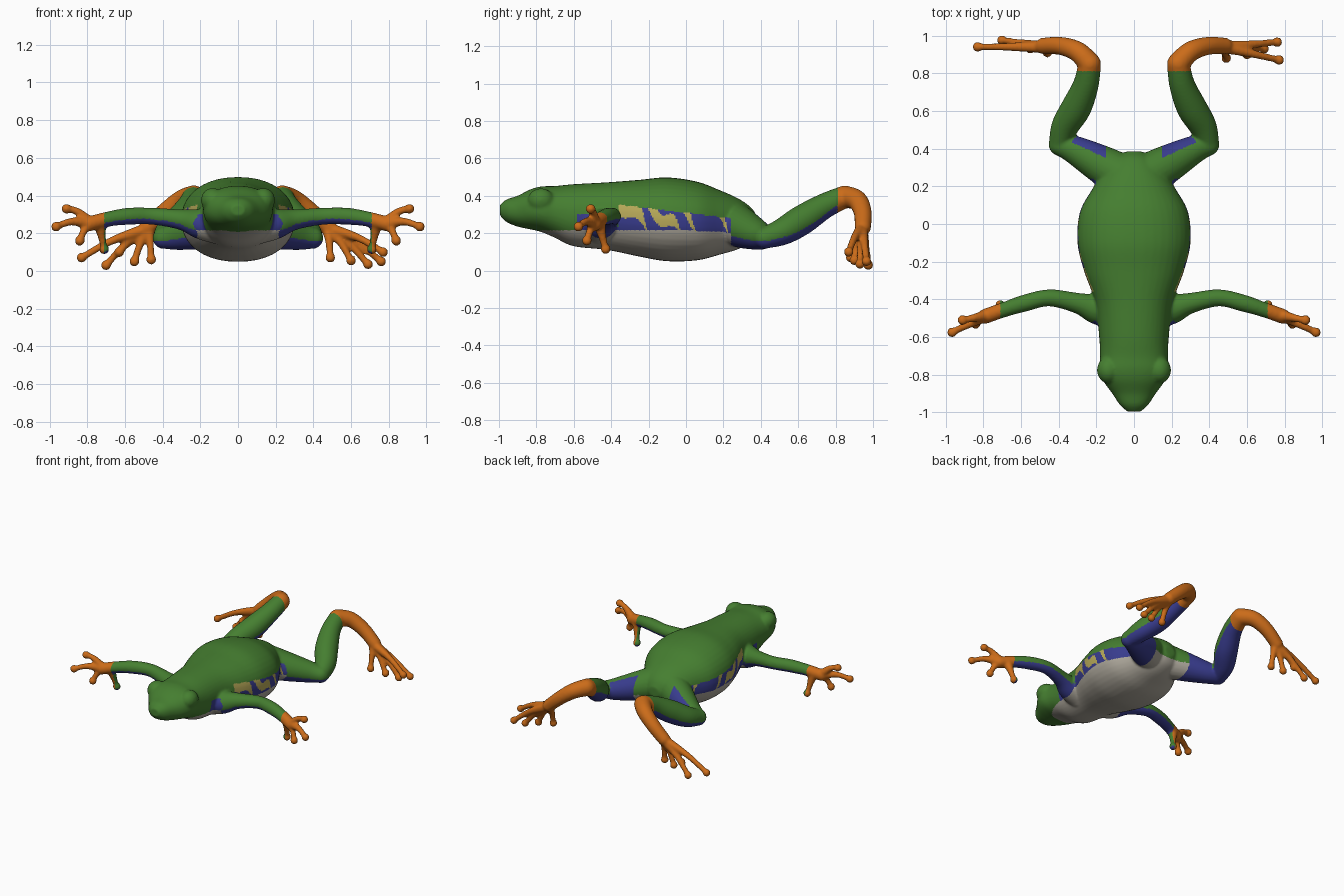
import bpy, bmesh, math
from mathutils import Vector

if "Cube" in bpy.data.objects:
    bpy.data.objects.remove(bpy.data.objects["Cube"])

bm = bmesh.new()


def smooth_path(pts, steps=6):
    """Catmull-Rom through rows of any width."""
    p = [pts[0]] + list(pts) + [pts[-1]]
    out = []
    for i in range(1, len(p) - 2):
        for s in range(steps):
            t = s / steps
            out.append([0.5 * (2 * b + (c - a) * t + (2 * a - 5 * b + 4 * c - d) * t * t
                               + (3 * b - a - 3 * c + d) * t ** 3)
                        for a, b, c, d in zip(p[i - 1], p[i], p[i + 1], p[i + 2])])
    return out + [list(pts[-1])]


def loft(rows, sides=24, power=1.0):
    """Closed tube through rows of x, y, z, half width, half height."""
    rows = smooth_path(rows)
    pos = [Vector(r[:3]) for r in rows]
    whole = (pos[-1] - pos[0]).normalized()
    up = Vector((0, 1, 0)) if abs(whole.z) > 0.8 else Vector((0, 0, 1))
    rings = []
    for i, r in enumerate(rows):
        t = (pos[min(i + 1, len(pos) - 1)] - pos[max(i - 1, 0)]).normalized()
        if power != 1.0:
            t = Vector((0, 1, 0))
        side = t.cross(up).normalized()
        high = side.cross(t)
        ring = []
        for k in range(sides):
            a = 2 * math.pi * k / sides
            c, s = math.cos(a), math.sin(a)
            c = math.copysign(abs(c) ** power, c)
            s = math.copysign(abs(s) ** power, s)
            ring.append(bm.verts.new(pos[i] + side * c * r[3] + high * s * r[4]))
        rings.append(ring)
    for a, b in zip(rings, rings[1:]):
        for k in range(sides):
            bm.faces.new((a[k], a[k - 1], b[k - 1], b[k]))
    bm.faces.new(rings[0])
    bm.faces.new(rings[-1][::-1])


def ball(c, r, scale=(1, 1, 1)):
    new = bmesh.ops.create_uvsphere(bm, u_segments=20, v_segments=12, radius=r)["verts"]
    bmesh.ops.scale(bm, vec=scale, verts=new)
    bmesh.ops.translate(bm, vec=c, verts=new)


def limb(rows, sx):
    rows = [(x * sx, y, z, r, r) for x, y, z, r in rows]
    loft(rows)
    for r in (rows[0], rows[-1]):
        ball(r[:3], r[3])


def digit(base, tip, sx, lift=0.02):
    """Thin finger or toe ending in a round pad."""
    a, b = Vector(base), Vector(tip)
    m = a.lerp(b, 0.55) + Vector((0, 0, lift))
    limb([(*a, 0.034), (*m, 0.021), (*b, 0.018)], sx)
    ball((b.x * sx, b.y, b.z), 0.027)


# Torso and head: y, half width, top, bottom
torso = [(-0.995, 0.035, 0.35, 0.295), (-0.96, 0.075, 0.38, 0.26), (-0.90, 0.115, 0.40, 0.235),
         (-0.83, 0.165, 0.435, 0.22), (-0.77, 0.185, 0.45, 0.205), (-0.70, 0.18, 0.452, 0.175),
         (-0.60, 0.185, 0.462, 0.13), (-0.42, 0.205, 0.472, 0.11), (-0.25, 0.265, 0.485, 0.075),
         (-0.10, 0.30, 0.498, 0.05), (0.06, 0.288, 0.475, 0.055), (0.18, 0.225, 0.43, 0.085),
         (0.28, 0.16, 0.385, 0.115), (0.35, 0.10, 0.335, 0.155), (0.385, 0.04, 0.28, 0.21)]
loft([(0, y, (t + b) / 2, w, (t - b) / 2) for y, w, t, b in torso], 40, 0.92)

toes = {1: [(0.49, 0.88, 0.07), (0.60, 0.90, 0.055), (0.69, 0.93, 0.035), (0.76, 0.965, 0.05), (0.77, 0.87, 0.10)],
        -1: [(0.46, 0.91, 0.06), (0.55, 0.93, 0.05), (0.63, 0.95, 0.10), (0.70, 0.975, 0.03), (0.83, 0.94, 0.07)]}
fingers = [(0.91, -0.51, 0.33), (0.965, -0.575, 0.235), (0.84, -0.53, 0.16), (0.71, -0.43, 0.115)]

for sx in (1, -1):
    # Eye mounds
    ball((0.135 * sx, -0.775, 0.375), 0.065, (0.95, 1.1, 1))
    # Arm and hand
    limb([(0.10, -0.46, 0.24, 0.10), (0.20, -0.45, 0.25, 0.082), (0.30, -0.42, 0.272, 0.055),
          (0.45, -0.392, 0.29, 0.045), (0.58, -0.42, 0.29, 0.045), (0.69, -0.455, 0.275, 0.04),
          (0.79, -0.49, 0.25, 0.04)], sx)
    for f in fingers[:3]:
        digit((0.78, -0.485, 0.25), f, sx)
    digit((0.735, -0.465, 0.25), fingers[3], sx, 0)
    # Thigh, shank and foot
    limb([(0.06, 0.25, 0.25, 0.12), (0.19, 0.325, 0.215, 0.10), (0.32, 0.395, 0.185, 0.075),
          (0.395, 0.42, 0.175, 0.058)], sx)
    limb([(0.395, 0.425, 0.175, 0.058), (0.365, 0.52, 0.21, 0.073), (0.305, 0.62, 0.27, 0.08),
          (0.255, 0.74, 0.345, 0.068), (0.235, 0.85, 0.395, 0.06)], sx)
    limb([(0.235, 0.85, 0.395, 0.06), (0.30, 0.915, 0.375, 0.054), (0.39, 0.945, 0.31, 0.048),
          (0.48, 0.945, 0.23, 0.044)], sx)
    for t in toes[sx]:
        digit((0.475, 0.94, 0.225), t, sx)

bmesh.ops.recalc_face_normals(bm, faces=bm.faces)
mesh = bpy.data.meshes.new("frog_skin")
bm.to_mesh(mesh)
bm.free()
skin = bpy.data.objects.new("frog_skin", mesh)
bpy.context.collection.objects.link(skin)
bpy.context.view_layer.objects.active = skin
skin.select_set(True)

# Fuse all parts into one soft skin
fuse = skin.modifiers.new("fuse", 'REMESH')
fuse.mode = 'VOXEL'
fuse.voxel_size = 0.0085
soft = skin.modifiers.new("soften", 'SMOOTH')
soft.factor = 0.5
soft.iterations = 6
for name in ("fuse", "soften"):
    bpy.ops.object.modifier_apply(modifier=name)

# Skin colours
GREEN, ORANGE, BLUE, WHITE, YELLOW = range(5)
for name, col in (("green", (0.06, 0.21, 0.03)), ("orange", (0.60, 0.15, 0.01)),
                  ("blue", (0.04, 0.045, 0.27)), ("white", (0.42, 0.39, 0.33)),
                  ("yellow", (0.48, 0.40, 0.10))):
    m = bpy.data.materials.new(name)
    m.diffuse_color = (*col, 1)
    m.use_nodes = True
    m.node_tree.nodes["Principled BSDF"].inputs["Base Color"].default_value = m.diffuse_color
    skin.data.materials.append(m)


def colour(c, n):
    x, y, z = abs(c.x), c.y, c.z
    if (y < 0 and x > 0.71) or y > 0.81 or (y > 0.6 and x > 0.45):
        return ORANGE
    if (y < 0 and x > 0.31) or (-0.52 < y < -0.36 and x > 0.215):      # arms
        return BLUE if n.z < -0.35 else GREEN
    if y > 0.42 or (y > 0.24 and x > 0.15):                             # legs
        rear = n.y > 0.5 and x < 0.33 and y < 0.47
        return BLUE if n.z < -0.3 or rear else GREEN
    belly = 0.215 - 0.05 * max(0, y) if y > -0.78 else 0
    if z < belly:
        return WHITE
    if -0.58 < y < 0.24:                                                # flanks
        top = 0.30 if y < -0.36 else 0.345 - 0.12 * (y + 0.3)
        if z < top:
            stripe = (y * 6.5 + z * 7 + 0.25 * math.sin(y * 31)) % 1
            return YELLOW if y > -0.38 and stripe < 0.6 * (z - 0.19) / 0.15 else BLUE
    return GREEN


for p in skin.data.polygons:
    p.material_index = colour(p.center, p.normal)
    p.use_smooth = True
